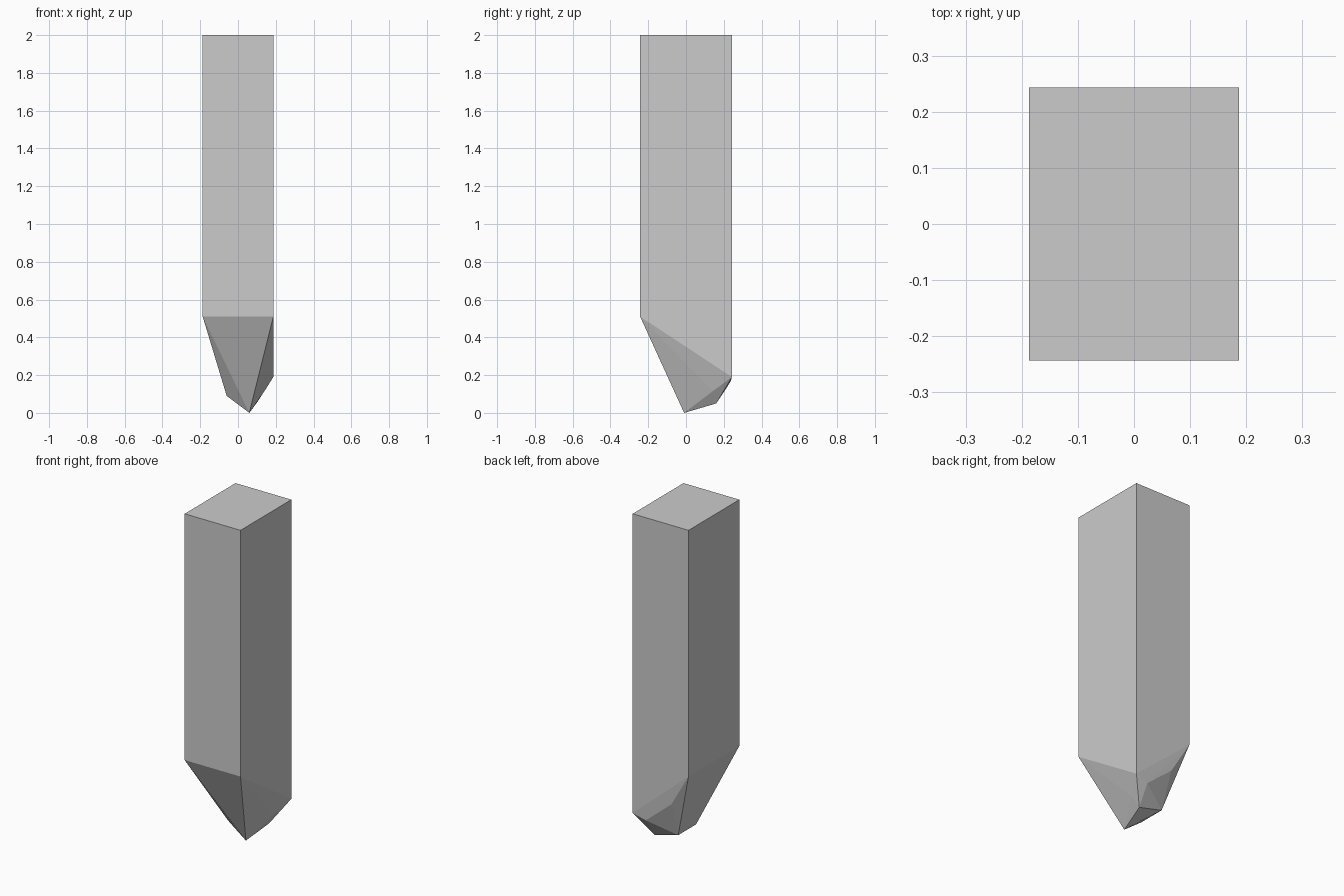
import bpy, bmesh, math

if "Cube" in bpy.data.objects:
    bpy.data.objects.remove(bpy.data.objects["Cube"])

HX, HY = 0.187, 0.243      # half width and half depth of the post
TOP, SHOULDER = 2.0, 0.51  # top height and where the hewn point starts

# Square shaft: top corners and shoulder corners (back right runs lower)
points = []
for sx in (-1, 1):
    for sy in (-1, 1):
        low = 0.19 if (sx, sy) == (1, 1) else SHOULDER
        points += [(sx * HX, sy * HY, TOP), (sx * HX, sy * HY, low)]

# Hewn point: tip, lower facet corners, and the chips on the back
points += [
    (0.06, -0.01, 0.0),
    (-0.06, -0.01, 0.09),
    (0.097, 0.16, 0.05),
    (-0.06, 0.16, 0.09),
    (0.14, 0.142, 0.115),
    (0.104, 0.236, 0.165),
    (-0.066, 0.235, 0.306),
]

# Wrap the corners in flat facets and merge the coplanar ones
bm = bmesh.new()
for p in points:
    bm.verts.new(p)
bmesh.ops.convex_hull(bm, input=bm.verts[:])
bmesh.ops.dissolve_limit(bm, angle_limit=math.radians(0.5),
                         verts=bm.verts[:], edges=bm.edges[:])
bmesh.ops.recalc_face_normals(bm, faces=bm.faces[:])

mesh = bpy.data.meshes.new("pointed_post")
bm.to_mesh(mesh)
bm.free()
bpy.context.collection.objects.link(bpy.data.objects.new("pointed_post", mesh))
